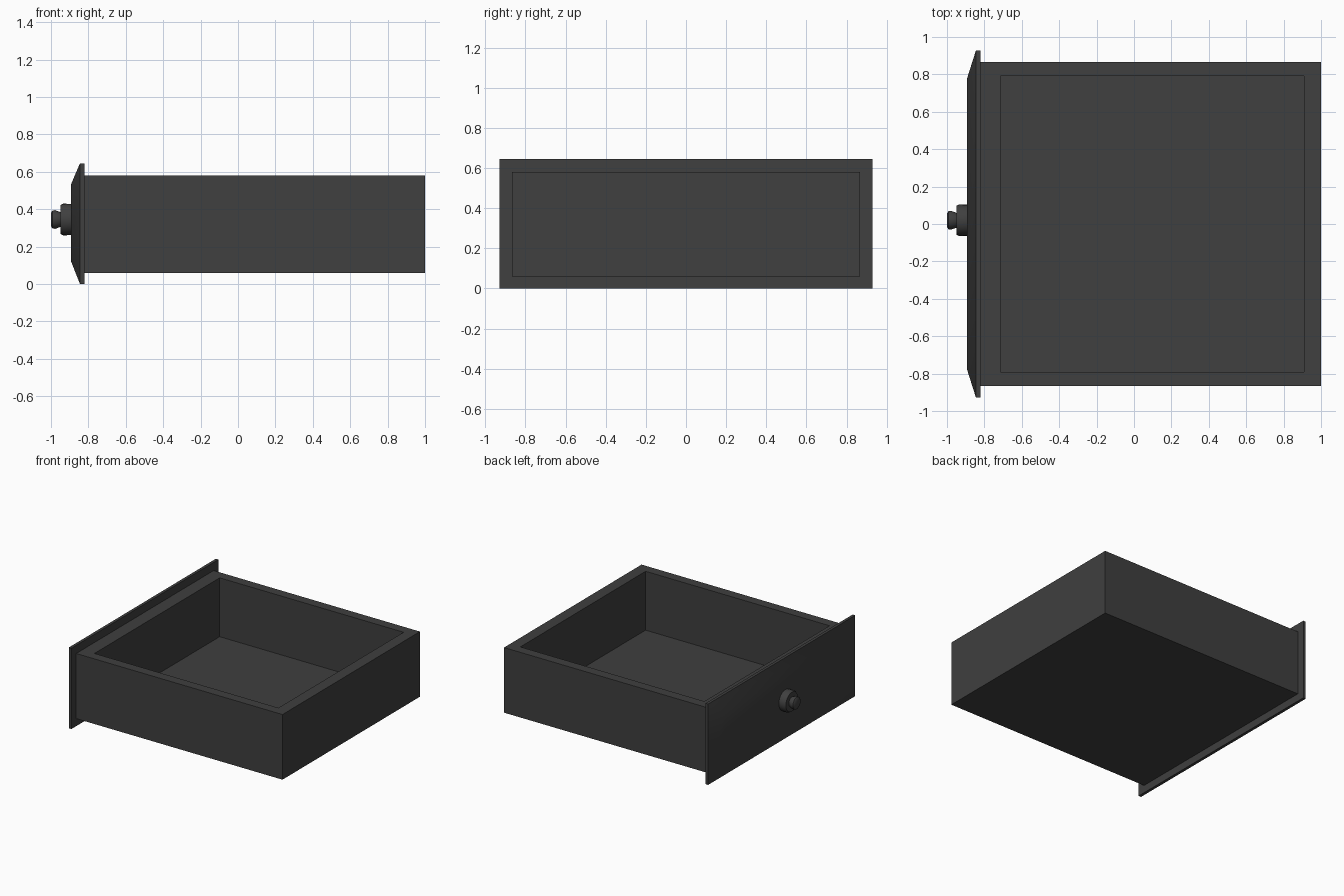
import bpy, bmesh, math
from mathutils import Matrix, Vector

default = bpy.data.objects.get("Cube")
if default:
    bpy.data.objects.remove(default, do_unlink=True)

grey = bpy.data.materials.new("dark grey")
grey.use_nodes = True
COLOR = (0.05, 0.05, 0.05, 1)
grey.diffuse_color = COLOR
grey.node_tree.nodes["Principled BSDF"].inputs["Base Color"].default_value = COLOR


def finish(name, bm, smooth=False):
    bmesh.ops.recalc_face_normals(bm, faces=bm.faces)
    mesh = bpy.data.meshes.new(name)
    bm.to_mesh(mesh)
    bm.free()
    mesh.materials.append(grey)
    obj = bpy.data.objects.new(name, mesh)
    bpy.context.collection.objects.link(obj)
    if smooth:
        bpy.ops.object.select_all(action="DESELECT")
        obj.select_set(True)
        bpy.context.view_layer.objects.active = obj
        bpy.ops.object.shade_smooth_by_angle(angle=math.radians(35))
    return obj


def block(lo, hi):
    lo, hi = Vector(lo), Vector(hi)
    bm = bmesh.new()
    bmesh.ops.create_cube(bm, size=1, matrix=Matrix.Translation((lo + hi) / 2)
                          @ Matrix.Diagonal((*(hi - lo), 1)))
    return bm


def face_towards(bm, direction):
    return max(bm.faces, key=lambda f: f.calc_center_median().dot(Vector(direction)))


# Open tray: the top is inset to leave a rim, then sunk to the floor
bm = block((-0.825, -0.867, 0.06), (1.0, 0.867, 0.58))
top = face_towards(bm, (0, 0, 1))
bmesh.ops.inset_individual(bm, faces=[top], thickness=0.07)
for v in top.verts:
    v.co.x = 0.91 if v.co.x > 0 else -0.715
    v.co.y = math.copysign(0.79, v.co.y)
well = bmesh.ops.extrude_face_region(bm, geom=[top])
bmesh.ops.translate(bm, vec=(0, 0, -0.47),
                    verts=[g for g in well["geom"] if isinstance(g, bmesh.types.BMVert)])
if top.is_valid:
    bmesh.ops.delete(bm, geom=[top], context="FACES_ONLY")
finish("drawer_tray", bm)

# Front panel: a thin plate whose outer face rises into a shallow sloped field
bm = block((-0.845, -0.928, 0), (-0.822, 0.928, 0.645))
outer = face_towards(bm, (-1, 0, 0))
field = bmesh.ops.extrude_discrete_faces(bm, faces=[outer])["faces"][0]
for v in field.verts:
    v.co.x = -0.892
    v.co.y = math.copysign(0.78, v.co.y)
    v.co.z = 0.535 if v.co.z > 0.3 else 0.12
finish("drawer_front", bm, smooth=True)

# Knob: a turned profile of (x, radius), spun about the x axis
profile = [(-0.885, 0.083), (-0.935, 0.085), (-0.95, 0.077), (-0.95, 0.04),
           (-0.978, 0.05), (-0.992, 0.048), (-1.0, 0.036), (-1.0, 0)]
centre = Vector((0, 0.02, 0.345))
bm = bmesh.new()
verts = [bm.verts.new(centre + Vector((x, 0, r))) for x, r in profile]
edges = [bm.edges.new(pair) for pair in zip(verts, verts[1:])]
bmesh.ops.spin(bm, geom=verts + edges, cent=centre, axis=(1, 0, 0),
               angle=math.tau, steps=24, use_duplicate=False)
bmesh.ops.remove_doubles(bm, verts=bm.verts, dist=0.0005)
finish("drawer_knob", bm, smooth=True)
